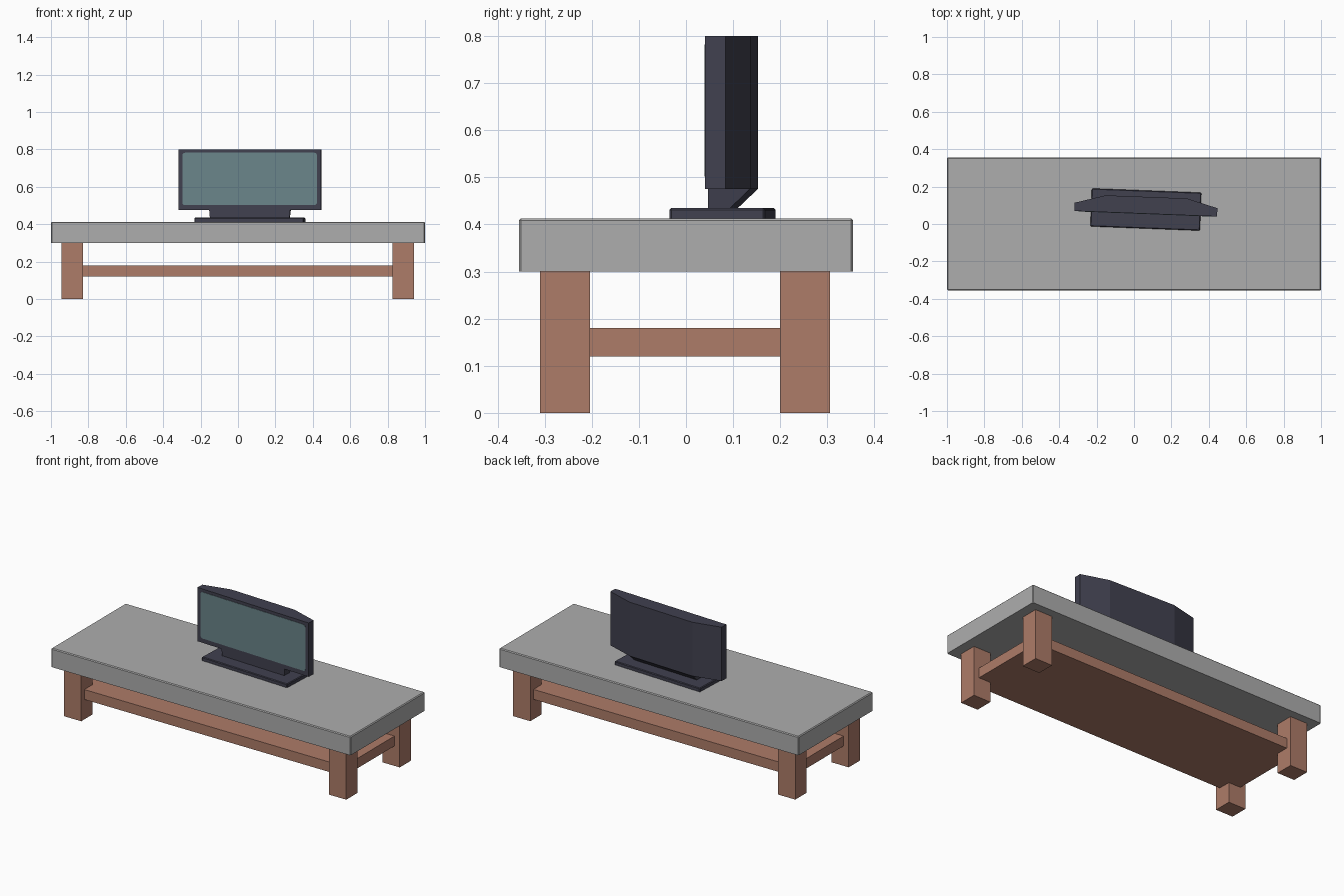
import bpy, bmesh, math
from mathutils import Matrix

if "Cube" in bpy.data.objects:
    bpy.data.objects.remove(bpy.data.objects["Cube"])


def material(name, rgb):
    m = bpy.data.materials.new(name)
    m.diffuse_color = (*rgb, 1)
    m.use_nodes = True
    m.node_tree.nodes["Principled BSDF"].inputs["Base Color"].default_value = m.diffuse_color
    return m


GREY = material("grey_stone", (0.42, 0.42, 0.42))
WOOD = material("brown_wood", (0.42, 0.20, 0.14))
DARK = material("dark_plastic", (0.052, 0.052, 0.078))
GLASS = material("screen_teal", (0.145, 0.235, 0.255))

# The television is turned slightly on the table
TV = Matrix.Translation((0.0625, 0.055, 0)) @ Matrix.Rotation(math.radians(-2.2), 4, 'Z')


def finish(name, bm, mat, matrix=None):
    bmesh.ops.recalc_face_normals(bm, faces=bm.faces)
    if matrix:
        bm.transform(matrix)
    me = bpy.data.meshes.new(name)
    bm.to_mesh(me)
    bm.free()
    me.materials.append(mat)
    ob = bpy.data.objects.new(name, me)
    bpy.context.collection.objects.link(ob)
    return ob


def box(name, lo, hi, mat, matrix=None, bevel=0, pick=None, segments=1):
    bm = bmesh.new()
    bmesh.ops.create_cube(bm, size=1)
    for v in bm.verts:
        for i in range(3):
            v.co[i] = lo[i] + (v.co[i] + 0.5) * (hi[i] - lo[i])
    if bevel:
        edges = [e for e in bm.edges if pick(e)]
        bmesh.ops.bevel(bm, geom=edges, offset=bevel, segments=segments,
                        profile=0.5, affect='EDGES')
    return finish(name, bm, mat, matrix)


def loft(name, bottom, top, z0, z1, mat, matrix):
    # Joins two outlines with the same number of points
    bm = bmesh.new()
    a = [bm.verts.new((x, y, z0)) for x, y in bottom]
    b = [bm.verts.new((x, y, z1)) for x, y in top]
    bm.faces.new(a)
    bm.faces.new(b)
    n = len(a)
    for i in range(n):
        j = (i + 1) % n
        bm.faces.new((a[i], a[j], b[j], b[i]))
    return finish(name, bm, mat, matrix)


def not_bottom(z):
    return lambda e: any(v.co.z > z + 0.001 for v in e.verts)


# Table top
box("table_top", (-1, -0.355, 0.30), (1, 0.355, 0.413), GREY,
    bevel=0.005, pick=not_bottom(0.30))

# Four legs
for sx, side in ((-1, "left"), (1, "right")):
    for sy, end in ((-1, "front"), (1, "back")):
        x, y = sx * 0.885 - 0.002, sy * 0.255 - 0.002
        box(f"{end}_{side}_leg", (x - 0.057, y - 0.053, 0),
            (x + 0.057, y + 0.053, 0.30), WOOD)

# Lower shelf
box("shelf", (-0.91, -0.28, 0.12), (0.905, 0.275, 0.18), WOOD)

# Television base plate
box("tv_base", (-0.293, -0.079, 0.413), (0.293, 0.124, 0.435), DARK, TV,
    bevel=0.004, pick=not_bottom(0.413))

# Neck, tapering forwards towards the base
loft("tv_neck",
     [(-0.213, 0.0), (0.213, 0.0), (0.213, 0.045), (-0.213, 0.045)],
     [(-0.217, 0.0), (0.217, 0.0), (0.217, 0.09), (-0.217, 0.09)],
     0.433, 0.476, DARK, TV)

# Television housing with chamfered back
outline = [(-0.382, 0), (0.382, 0), (0.382, 0.044), (0.217, 0.09),
           (-0.217, 0.09), (-0.382, 0.044)]
loft("tv_housing", outline, outline, 0.475, 0.80, DARK, TV)

# Screen plate with rounded corners
box("tv_screen", (-0.36, -0.002, 0.502), (0.36, 0.004, 0.782), GLASS, TV,
    bevel=0.014, segments=3,
    pick=lambda e: abs(e.verts[0].co.y - e.verts[1].co.y) > 0.001)
